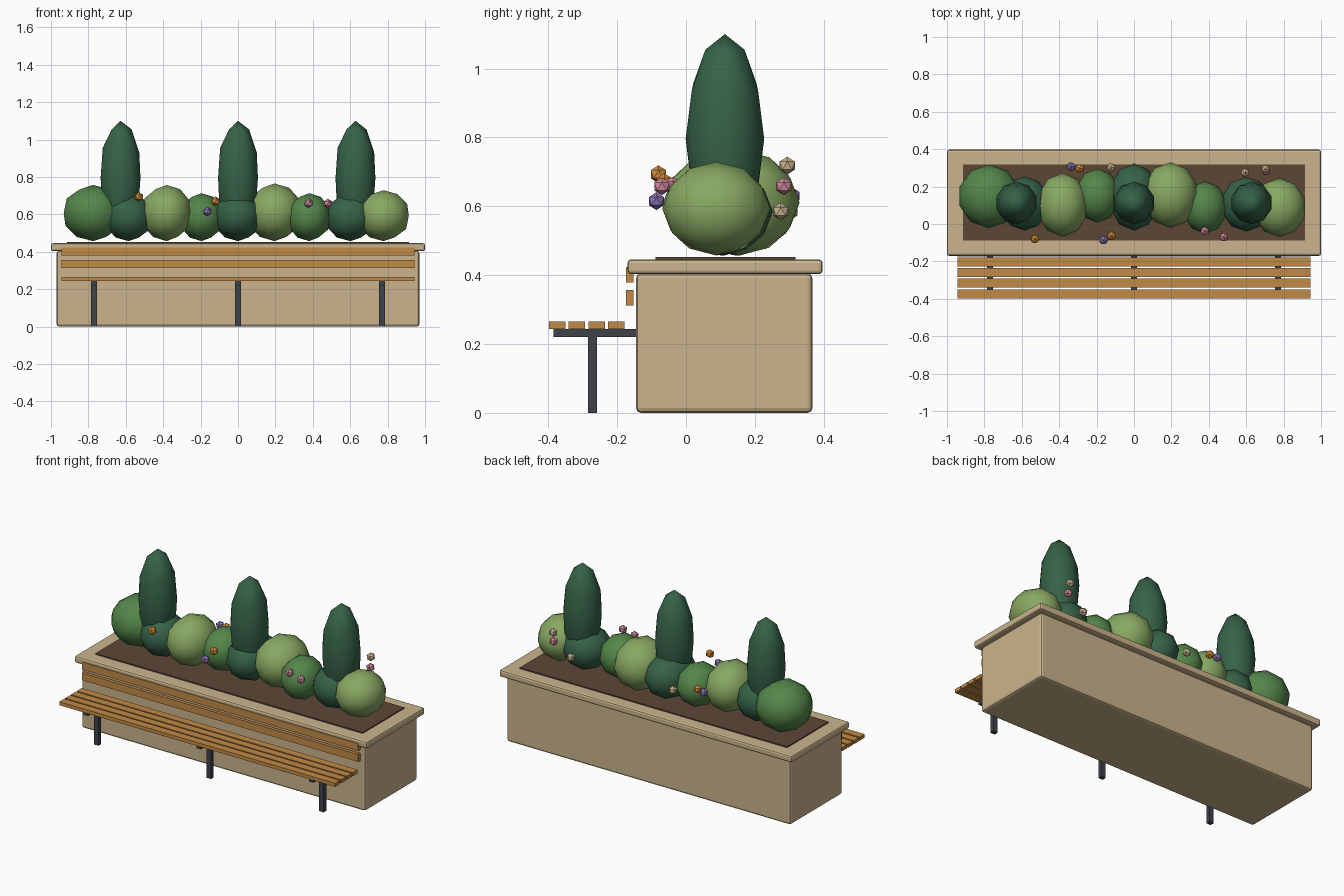
import bpy, math
from mathutils import Vector

cube = bpy.data.objects.get("Cube")
if cube:
    bpy.data.objects.remove(cube, do_unlink=True)


def linear(c):
    c /= 255
    return c / 12.92 if c <= 0.04045 else ((c + 0.055) / 1.055) ** 2.4


def material(name, r, g, b):
    mat = bpy.data.materials.new(name)
    mat.use_nodes = True
    colour = (linear(r), linear(g), linear(b), 1)
    mat.diffuse_color = colour
    mat.node_tree.nodes["Principled BSDF"].inputs["Base Color"].default_value = colour
    return mat


STONE = material("sandstone", 203, 180, 141)
WOOD = material("warm_wood", 194, 138, 70)
METAL = material("dark_metal", 62, 66, 73)
SOIL = material("soil", 92, 70, 54)
DARK = material("dark_green", 54, 98, 72)
MID = material("mid_green", 84, 134, 74)
LIGHT = material("light_green", 136, 168, 98)
ORANGE = material("orange_petal", 212, 142, 58)
PINK = material("pink_petal", 210, 138, 158)
PURPLE = material("purple_petal", 138, 118, 184)


def box(name, mat, x, y, z, bevel=0):
    """Box from (min, max) pairs, with optionally rounded edges."""
    lo, hi = Vector((x[0], y[0], z[0])), Vector((x[1], y[1], z[1]))
    bpy.ops.mesh.primitive_cube_add(size=1, location=(lo + hi) / 2)
    ob = bpy.context.object
    ob.name = name
    ob.scale = hi - lo
    bpy.ops.object.transform_apply(location=False, rotation=False, scale=True)
    ob.data.materials.append(mat)
    if bevel:
        mod = ob.modifiers.new("rounded_edges", "BEVEL")
        mod.width = bevel
        mod.segments = 2
    return ob


def ball(name, mat, centre, radii, detail=2):
    """Low-poly ellipsoid."""
    bpy.ops.mesh.primitive_ico_sphere_add(subdivisions=detail, radius=1, location=centre)
    ob = bpy.context.object
    ob.name = name
    ob.scale = radii
    bpy.ops.object.transform_apply(location=False, rotation=False, scale=True)
    ob.data.materials.append(mat)
    if detail > 1:
        bpy.ops.object.shade_smooth()
    return ob


# Planter trough, rim and soil
box("planter_body", STONE, (-0.97, 0.97), (-0.145, 0.367), (0, 0.405), 0.014)
box("planter_rim", STONE, (-1, 1), (-0.17, 0.397), (0.403, 0.446), 0.011)
box("soil_bed", SOIL, (-0.914, 0.914), (-0.088, 0.318), (0.42, 0.453))

# Bench seat and back slats
HALF = 0.943
for i in range(4):
    y = -0.398 + i * 0.0573
    box(f"seat_slat_{i + 1}", WOOD, (-HALF, HALF), (y, y + 0.048), (0.243, 0.265))
for i, z in enumerate((0.312, 0.379)):
    box(f"back_slat_{i + 1}", WOOD, (-HALF, HALF), (-0.174, -0.153), (z, z + 0.045))

# Bench legs and brackets fixed to the planter
for side, x in (("right", -0.77), ("middle", 0), ("left", 0.77)):
    span = (x - 0.015, x + 0.015)
    box(f"{side}_leg", METAL, span, (-0.285, -0.259), (0, 0.225))
    box(f"{side}_bracket", METAL, span, (-0.385, -0.14), (0.221, 0.243))

# Round shrubs: colour, x, y, radii; all rest on the soil
SHRUBS = (
    (MID, -0.775, 0.148, (0.165, 0.17, 0.15)),
    (DARK, -0.585, 0.11, (0.13, 0.145, 0.128)),
    (LIGHT, -0.382, 0.102, (0.138, 0.17, 0.15)),
    (MID, -0.195, 0.152, (0.12, 0.145, 0.128)),
    (DARK, 0, 0.144, (0.135, 0.18, 0.135)),
    (LIGHT, 0.195, 0.155, (0.15, 0.175, 0.154)),
    (MID, 0.38, 0.088, (0.118, 0.14, 0.128)),
    (DARK, 0.6, 0.106, (0.135, 0.146, 0.128)),
    (LIGHT, 0.778, 0.088, (0.142, 0.157, 0.136)),
)
for i, (mat, x, y, radii) in enumerate(SHRUBS):
    ball(f"shrub_{i + 1}", mat, (x, y, 0.457 + radii[2]), radii)

# Tall column conifers
for i, x in enumerate((-0.628, 0, 0.628)):
    ball(f"conifer_{i + 1}", DARK, (x, 0.113, 0.795), (0.112, 0.114, 0.305))

# Flower heads along the front and back of the shrubs
FLOWERS = (
    (ORANGE, -0.53, -0.08, 0.693),
    (ORANGE, -0.12, -0.063, 0.67),
    (PURPLE, -0.163, -0.086, 0.615),
    (PINK, 0.378, -0.038, 0.66),
    (PINK, 0.48, -0.07, 0.658),
    (PURPLE, -0.337, 0.307, 0.63),
    (ORANGE, -0.29, 0.297, 0.635),
    (STONE, -0.123, 0.302, 0.585),
    (STONE, 0.594, 0.275, 0.585),
    (STONE, 0.702, 0.294, 0.718),
    (PINK, 0.706, 0.284, 0.658),
)
for i, (mat, x, y, z) in enumerate(FLOWERS):
    ball(f"flower_{i + 1}", mat, (x, y, z), (0.026, 0.026, 0.026), 1)
